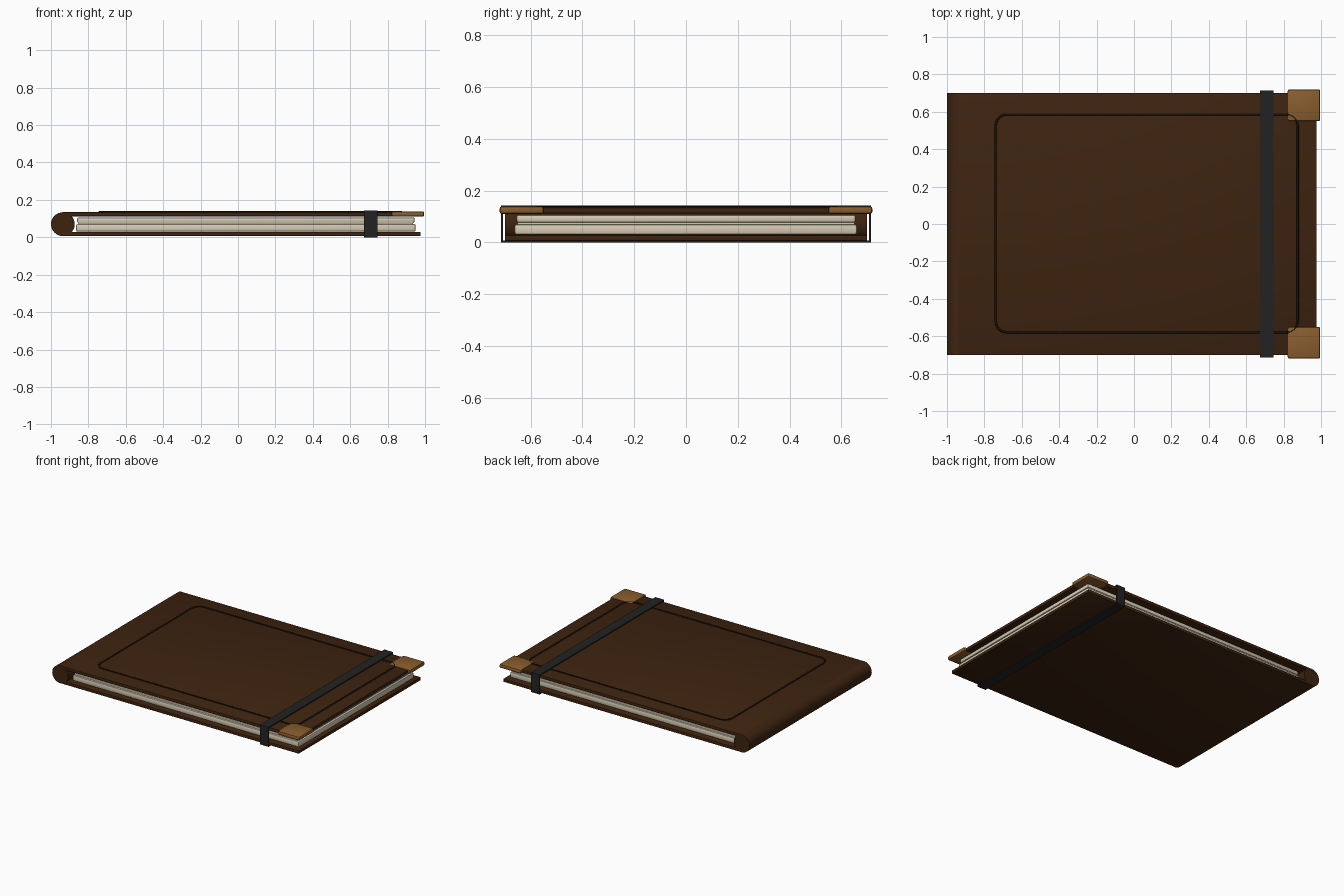
import bpy, bmesh, math
from mathutils import Vector

if "Cube" in bpy.data.objects:
    bpy.data.objects.remove(bpy.data.objects["Cube"])


def mat(name, r, g, b):
    m = bpy.data.materials.new(name)
    m.diffuse_color = (r, g, b, 1)
    m.use_nodes = True
    m.node_tree.nodes["Principled BSDF"].inputs["Base Color"].default_value = m.diffuse_color
    return m


LEATHER = mat("brown leather", 0.048, 0.017, 0.005)
TOOLING = mat("dark tooling", 0.012, 0.006, 0.003)
PAPER = mat("cream paper", 0.68, 0.60, 0.46)
BRASS = mat("aged brass", 0.25, 0.11, 0.027)
ELASTIC = mat("black elastic", 0.016, 0.016, 0.017)


def finish(name, bm, material):
    me = bpy.data.meshes.new(name)
    bmesh.ops.recalc_face_normals(bm, faces=bm.faces)
    bm.to_mesh(me)
    bm.free()
    ob = bpy.data.objects.new(name, me)
    bpy.context.collection.objects.link(ob)
    me.materials.append(material)
    return ob


def smooth(ob, angle=35):
    bpy.ops.object.select_all(action='DESELECT')
    ob.select_set(True)
    bpy.context.view_layer.objects.active = ob
    bpy.ops.object.shade_smooth_by_angle(angle=math.radians(angle))


def box(name, lo, hi, material, bevel=0.0, segments=2):
    lo, hi = Vector(lo), Vector(hi)
    bm = bmesh.new()
    bmesh.ops.create_cube(bm, size=1)
    for v in bm.verts:
        v.co = (lo + hi) / 2 + v.co * (hi - lo)
    if bevel:
        bmesh.ops.bevel(bm, geom=bm.edges[:], offset=bevel, segments=segments,
                        profile=0.5, affect='EDGES')
    ob = finish(name, bm, material)
    if bevel:
        smooth(ob)
    return ob


# Covers
box("back_cover", (-0.94, -0.70, 0.006), (0.977, 0.70, 0.028), LEATHER, 0.003)
box("front_cover", (-0.94, -0.70, 0.112), (0.977, 0.70, 0.134), LEATHER, 0.003)

# Rounded spine
bm = bmesh.new()
bmesh.ops.create_cone(bm, cap_ends=True, segments=32, radius1=0.0635, radius2=0.0635, depth=1.40)
for v in bm.verts:
    x, y, z = v.co
    v.co = (x - 0.9365, z, y + 0.07)
smooth(finish("spine", bm, LEATHER))

# Two page blocks with a thin leaf between them
box("lower_pages", (-0.865, -0.662, 0.030), (0.95, 0.660, 0.070), PAPER, 0.008)
box("middle_leaf", (-0.855, -0.650, 0.068), (0.935, 0.650, 0.079), PAPER)
box("upper_pages", (-0.86, -0.655, 0.077), (0.944, 0.655, 0.106), PAPER, 0.008)

# Raised tooled border on the front cover
cu = bpy.data.curves.new("tooled_border", 'CURVE')
cu.dimensions = '3D'
cu.bevel_depth = 0.006
cu.bevel_resolution = 2
pts = []
r = 0.06
for i, (cx, cy) in enumerate([(0.875 - r, 0.586 - r), (-0.74 + r, 0.586 - r),
                              (-0.74 + r, -0.58 + r), (0.875 - r, -0.58 + r)]):
    for k in range(5):
        a = math.pi / 2 * (i + k / 4)
        pts.append((cx + r * math.cos(a), cy + r * math.sin(a), 0.134, 1))
sp = cu.splines.new('POLY')
sp.points.add(len(pts) - 1)
for p, co in zip(sp.points, pts):
    p.co = co
sp.use_cyclic_u = True
cu.materials.append(TOOLING)
bpy.context.collection.objects.link(bpy.data.objects.new("tooled_border", cu))

# Corner guards on the front cover
for side, s in (("back", 1), ("front", -1)):
    y0, y1 = sorted((s * 0.55, s * 0.72))
    box(side + "_corner_guard", (0.822, y0, 0.110), (0.995, y1, 0.139), BRASS, 0.009)

# Elastic band: closed rectangular loop around the book
bm = bmesh.new()
rings = []
for x in (0.675, 0.745):
    for inset in (0, 0.008):
        y, z0, z1 = 0.714 - inset, inset, 0.142 - inset
        rings.append([bm.verts.new((x, yy, zz)) for yy, zz in
                      ((-y, z0), (y, z0), (y, z1), (-y, z1))])
for a, b in ((0, 1), (1, 3), (3, 2), (2, 0)):
    for i in range(4):
        j = (i + 1) % 4
        bm.faces.new((rings[a][i], rings[a][j], rings[b][j], rings[b][i]))
finish("elastic_band", bm, ELASTIC)
